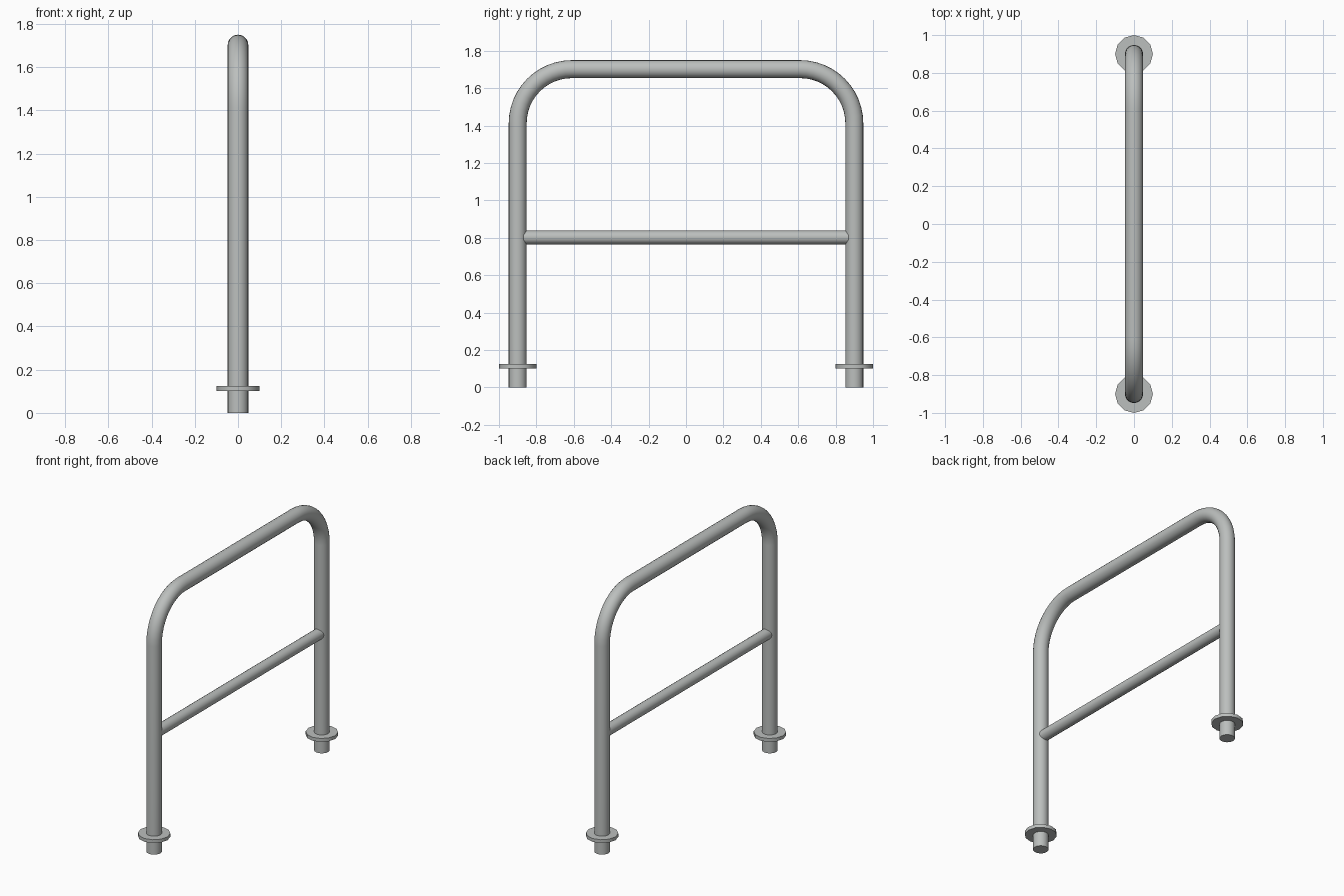
import bpy, bmesh
from math import sin, cos, pi, radians
from mathutils import Vector

cube = bpy.data.objects.get("Cube")
if cube:
    bpy.data.objects.remove(cube, do_unlink=True)

# Galvanised steel colour
steel = bpy.data.materials.new("grey_steel")
steel.use_nodes = True
colour = (0.5, 0.52, 0.51, 1)
steel.diffuse_color = colour
steel.node_tree.nodes["Principled BSDF"].inputs["Base Color"].default_value = colour

LEG_Y, TOP_Z, BEND, PIPE_R = 0.9, 1.702, 0.29, 0.048


def sweep(name, path, radius, sides):
    """Sweep a round section along a path lying in the x = 0 plane."""
    bm = bmesh.new()
    rings = []
    side = Vector((1, 0, 0))
    for i, p in enumerate(path):
        before, after = path[max(i - 1, 0)], path[min(i + 1, len(path) - 1)]
        normal = side.cross((after - before).normalized())
        rings.append([bm.verts.new(p + radius * (side * cos(a) + normal * sin(a)))
                      for a in (2 * pi * k / sides for k in range(sides))])
    for r, s in zip(rings, rings[1:]):
        for k in range(sides):
            n = (k + 1) % sides
            bm.faces.new((r[k], r[n], s[n], s[k]))
    bm.faces.new(rings[0])
    bm.faces.new(rings[-1])
    bmesh.ops.recalc_face_normals(bm, faces=bm.faces)
    mesh = bpy.data.meshes.new(name)
    bm.to_mesh(mesh)
    bm.free()
    mesh.materials.append(steel)
    obj = bpy.data.objects.new(name, mesh)
    bpy.context.collection.objects.link(obj)
    bpy.ops.object.select_all(action='DESELECT')
    obj.select_set(True)
    bpy.context.view_layer.objects.active = obj
    bpy.ops.object.shade_smooth_by_angle(angle=radians(35))
    return obj


# Bent hoop: leg, rounded corner, top rail, mirrored to the other side
half = [Vector((0, -LEG_Y, 0))]
for k in range(13):
    a = pi / 2 * k / 12
    half.append(Vector((0, -LEG_Y + BEND * (1 - cos(a)), TOP_Z - BEND * (1 - sin(a)))))
other = [Vector((0, -p.y, p.z)) for p in reversed(half)]
sweep("hoop", half + other, PIPE_R, 20)

# Thinner cross rail between the legs
sweep("cross_rail", [Vector((0, -LEG_Y + 0.015, 0.802)), Vector((0, LEG_Y - 0.015, 0.802))], 0.037, 16)

# Round ground flanges, one on each leg
for label, y in (("front", -LEG_Y), ("back", LEG_Y)):
    sweep(label + "_flange", [Vector((0, y, 0.102)), Vector((0, y, 0.125))], 0.1, 12)
